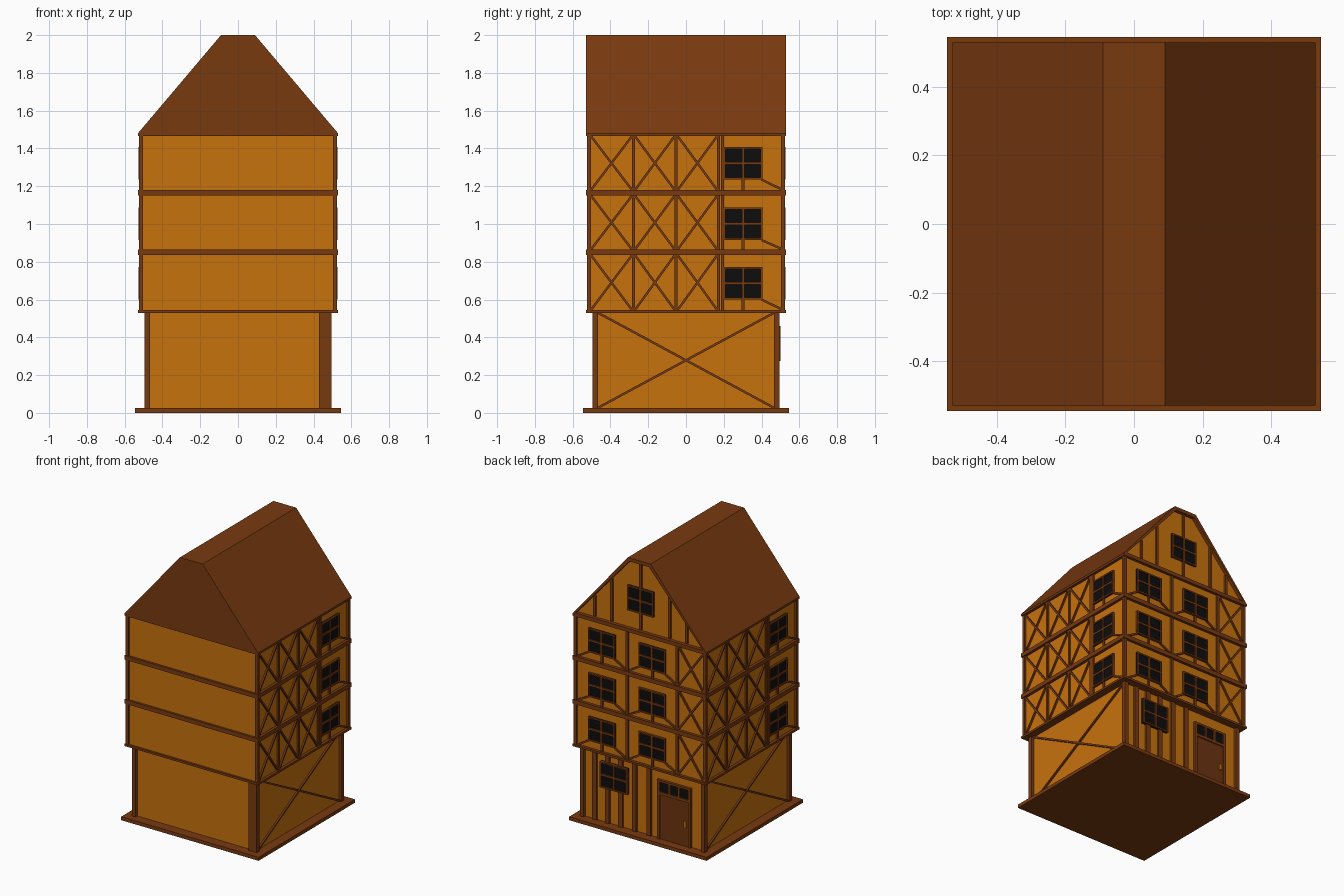
import bpy, bmesh, math
from mathutils import Vector

if "Cube" in bpy.data.objects:
    bpy.data.objects.remove(bpy.data.objects["Cube"])


def material(name, rgb):
    m = bpy.data.materials.new(name)
    m.diffuse_color = (*rgb, 1)
    m.use_nodes = True
    m.node_tree.nodes["Principled BSDF"].inputs["Base Color"].default_value = m.diffuse_color
    return m


PLASTER = material("plaster", (0.57, 0.17, 0.004))
TIMBER = material("timber", (0.19, 0.042, 0.005))
DOOR = material("door_wood", (0.15, 0.033, 0.005))
GLASS = material("dark_glass", (0.004, 0.004, 0.004))

# wall-local (along, out, up) -> world
FACES = {
    "right": lambda u, d, z: (d, u, z),
    "left": lambda u, d, z: (-d, -u, z),
    "back": lambda u, d, z: (u, d, z),
}


def finish(name, bm, *mats):
    bmesh.ops.recalc_face_normals(bm, faces=bm.faces)
    me = bpy.data.meshes.new(name)
    bm.to_mesh(me)
    bm.free()
    for m in mats:
        me.materials.append(m)
    ob = bpy.data.objects.new(name, me)
    bpy.context.collection.objects.link(ob)
    return ob


def prism(bm, near, far):
    a = [bm.verts.new(p) for p in near]
    b = [bm.verts.new(p) for p in far]
    n = len(a)
    bm.faces.new(a)
    back = bm.faces.new(b)
    for i in range(n):
        bm.faces.new((a[i], a[(i + 1) % n], b[(i + 1) % n], b[i]))
    return back


def rect(u0, u1, z0, z1):
    return [(u0, z0), (u1, z0), (u1, z1), (u0, z1)]


def bar(u0, z0, u1, z1, w=0.012):
    a, b = Vector((u0, z0)), Vector((u1, z1))
    t = (b - a).normalized()
    s = Vector((-t.y, t.x)) * w / 2
    return [tuple(p) for p in (a - s, b - s, b + s, a + s)]


def on_wall(name, face, shapes, d0, d1, mat):
    f = FACES[face]
    bm = bmesh.new()
    for s in shapes:
        prism(bm, [f(u, d0, z) for u, z in s], [f(u, d1, z) for u, z in s])
    return finish(name, bm, mat)


def box(name, x0, x1, y0, y1, z0, z1, mat):
    return on_wall(name, "back", [rect(x0, x1, z0, z1)], y0, y1, mat)


def cross(u0, u1, z0, z1, w=0.012):
    return [bar(u0, z0, u1, z1, w), bar(u0, z1, u1, z0, w)]


def window(name, face, u0, u1, z0, z1, wall):
    w, um, zm = 0.01, (u0 + u1) / 2, (z0 + z1) / 2
    on_wall(name + "_panes", face, [rect(u0, u1, z0, z1)], wall - 0.01, wall + 0.008, GLASS)
    frame = [rect(u0, u0 + w, z0, z1), rect(u1 - w, u1, z0, z1),
             rect(u0 + w, u1 - w, z0, z0 + w), rect(u0 + w, u1 - w, z1 - w, z1),
             rect(um - 0.007, um + 0.007, z0 + w, z1 - w),
             rect(u0 + w, u1 - w, zm - 0.007, zm + 0.007)]
    on_wall(name + "_frame", face, frame, wall - 0.005, wall + 0.016, TIMBER)


# Base, walls and floor bands
box("base_slab", -0.545, 0.545, -0.545, 0.545, 0, 0.025, TIMBER)
box("ground_wall", -0.475, 0.475, -0.475, 0.475, 0.025, 0.54, PLASTER)
W = 0.51
box("upper_wall", -W, W, -0.515, W, 0.54, 1.47, PLASTER)
for i, (z0, z1) in enumerate([(0.53, 0.545), (0.835, 0.865), (1.15, 1.18), (1.465, 1.48)]):
    box(f"floor_band_{i}", -0.53, 0.53, -0.53, 0.53, z0, z1, TIMBER)

# Corner posts
for sx in (-1, 1):
    for sy in (-1, 1):
        tag = ("left", "right")[sx > 0] + ("_front", "_back")[sy > 0]
        inner = 0.43 if (sx, sy) == (1, -1) else 0.465
        xs, ys = sorted((sx * inner, sx * 0.495)), sorted((sy * 0.465, sy * 0.495))
        box("ground_post_" + tag, *xs, *ys, 0.02, 0.535, TIMBER)
        xs, ys = sorted((sx * 0.502, sx * 0.524)), sorted((sy * 0.502, sy * 0.524))
        box("upper_post_" + tag, *xs, *ys, 0.54, 1.47, TIMBER)

# Upper storeys: braces, studs and windows
storeys = [(0.545, 0.835), (0.865, 1.15), (1.18, 1.465)]
for i, (z0, z1) in enumerate(storeys):
    wz0 = (0.6, 0.915, 1.235)[i]
    wz1 = wz0 + 0.172
    for face in ("right", "left"):
        t = [rect(u - 0.008, u + 0.008, z0, z1) for u in (-0.278, -0.052, 0.173, 0.193)]
        for a, b in ((-0.503, -0.286), (-0.27, -0.06), (-0.044, 0.165)):
            t += cross(a, b, z0, z1)
        t += [rect(0.294, 0.31, z0, wz0), bar(0.4, wz0, 0.505, z0 + 0.004)]
        on_wall(f"{face}_timbers_{i}", face, t, W - 0.005, W + 0.011, TIMBER)
        window(f"{face}_window_{i}", face, 0.2, 0.405, wz0, wz1, W)
    t = [rect(u - 0.01, u + 0.01, z0, z1) for u in (0.105, -0.29)]
    t += cross(-0.503, -0.3, z0, z1)
    for k, c in enumerate((0.305, -0.095)):
        t += [rect(c - 0.008, c + 0.008, z0, wz0),
              bar(c - 0.1, wz0, c - 0.185, z0 + 0.004), bar(c + 0.1, wz0, c + 0.185, z0 + 0.004)]
        window(f"back_window_{i}_{k}", "back", c - 0.105, c + 0.105, wz0, wz1, W)
    on_wall(f"back_timbers_{i}", "back", t, W - 0.005, W + 0.011, TIMBER)

# Ground floor braces on both sides
G = 0.475
for face in ("right", "left"):
    on_wall(f"{face}_ground_brace", face, cross(-0.466, 0.466, 0.027, 0.53), G - 0.005, G + 0.012, TIMBER)

# Ground floor back: studs, window, door
studs = [rect(u - 0.017, u + 0.017, 0.025, 0.53) for u in (0.385, 0.285, 0.18, 0.07, -0.045)]
on_wall("back_ground_studs", "back", studs, G - 0.005, G + 0.013, TIMBER)
window("back_ground_window", "back", 0.12, 0.335, 0.275, 0.46, G + 0.008)
frame = [rect(-0.135, -0.115, 0.025, 0.45), rect(-0.38, -0.36, 0.025, 0.45),
         rect(-0.36, -0.135, 0.435, 0.45), rect(-0.36, -0.135, 0.345, 0.365)]
frame += [rect(u - 0.008, u + 0.008, 0.365, 0.435) for u in (-0.21, -0.285)]
on_wall("door_frame", "back", frame, G - 0.005, G + 0.018, TIMBER)
on_wall("door_transom_panes", "back", [rect(-0.36, -0.135, 0.36, 0.44)], G - 0.005, G + 0.008, GLASS)
on_wall("door_leaf", "back", [rect(-0.36, -0.135, 0.025, 0.35)], G - 0.005, G + 0.01, DOOR)
on_wall("door_handle", "back", [rect(-0.345, -0.325, 0.16, 0.205)], G, G + 0.018, PLASTER)

# Roof with a recessed plaster gable at the back
profile = [(-0.53, 1.48), (0.53, 1.48), (0.09, 2.0), (-0.09, 2.0)]
bm = bmesh.new()
gable = prism(bm, [(x, -0.53, z) for x, z in profile], [(x, 0.53, z) for x, z in profile])
bmesh.ops.recalc_face_normals(bm, faces=bm.faces)
bmesh.ops.inset_individual(bm, faces=[gable], thickness=0.028, depth=0)
bmesh.ops.translate(bm, verts=gable.verts, vec=(0, -0.025, 0))
# keep the rim flat by extruding its inner edge straight back
bmesh.ops.translate(bm, verts=gable.verts, vec=(0, 0.025, 0))
ext = bmesh.ops.extrude_discrete_faces(bm, faces=[gable])["faces"][0]
bmesh.ops.translate(bm, verts=ext.verts, vec=(0, -0.025, 0))
ext.material_index = 1
finish("roof", bm, TIMBER, PLASTER)

# Gable studs and window
D = 0.505
studs = [rect(-0.009, 0.009, 1.5, 1.62), rect(-0.009, 0.009, 1.79, 1.98)]
for s in (-1, 1):
    for u in (0.23, 0.365):
        top = 1.48 + (0.53 - u) * 0.52 / 0.44 - 0.03
        studs.append(rect(s * u - 0.009, s * u + 0.009, 1.5, top))
on_wall("gable_studs", "back", studs, D - 0.005, D + 0.012, TIMBER)
window("gable_window", "back", -0.103, 0.103, 1.615, 1.795, D)
